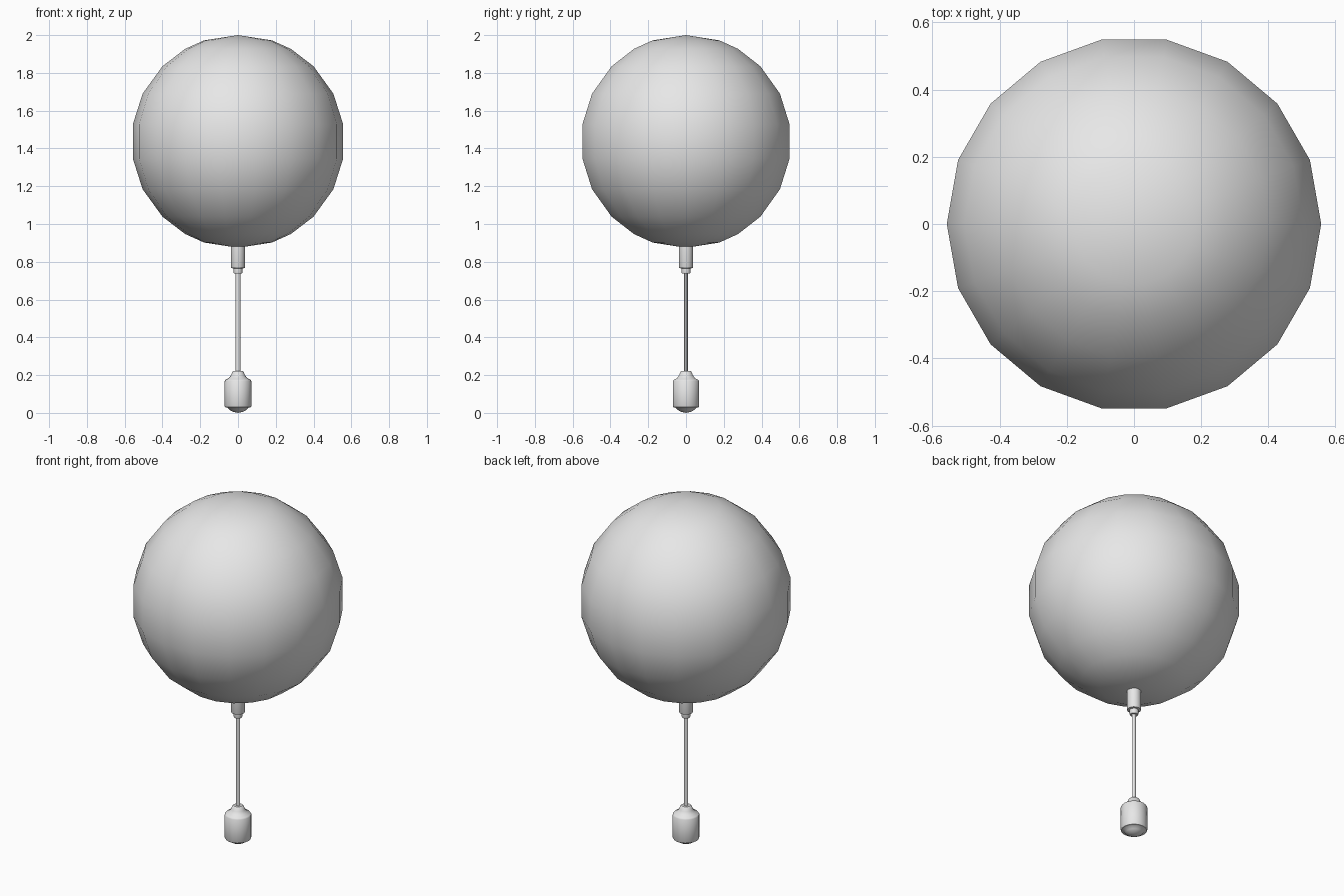
import bpy, bmesh, math

if "Cube" in bpy.data.objects:
    bpy.data.objects.remove(bpy.data.objects["Cube"])

mat = bpy.data.materials.new("light grey")
mat.diffuse_color = (0.8, 0.8, 0.8, 1)
mat.use_nodes = True
mat.node_tree.nodes["Principled BSDF"].inputs["Base Color"].default_value = mat.diffuse_color


def lathe(name, profile, sides, angle, sy=1.0):
    """Revolve (radius, z) points around z; zero radius makes a pole."""
    bm = bmesh.new()
    rings = []
    for r, z in profile:
        if r == 0:
            rings.append([bm.verts.new((0, 0, z))])
        else:
            rings.append([bm.verts.new((r * math.cos(2 * math.pi * i / sides),
                                        sy * r * math.sin(2 * math.pi * i / sides), z))
                          for i in range(sides)])
    for a, b in zip(rings, rings[1:]):
        for i in range(sides):
            j = (i + 1) % sides
            if len(a) == 1:
                bm.faces.new((a[0], b[j], b[i]))
            elif len(b) == 1:
                bm.faces.new((a[i], a[j], b[0]))
            else:
                bm.faces.new((a[i], a[j], b[j], b[i]))
    bmesh.ops.recalc_face_normals(bm, faces=bm.faces[:])
    me = bpy.data.meshes.new(name)
    bm.to_mesh(me)
    bm.free()
    ob = bpy.data.objects.new(name, me)
    bpy.context.collection.objects.link(ob)
    me.materials.append(mat)
    bpy.ops.object.select_all(action='DESELECT')
    ob.select_set(True)
    bpy.context.view_layer.objects.active = ob
    bpy.ops.object.shade_smooth_by_angle(angle=math.radians(angle))
    return ob


# Big globe: half profile mirrored about its centre height
half = [(0.557, 0.09), (0.505, 0.253), (0.40, 0.398), (0.28, 0.49), (0.18, 0.535), (0, 0.563)]
c = 1.437
globe = [(r, c - h) for r, h in reversed(half)] + [(r, c + h) for r, h in half]
lathe("globe", globe, 18, 60)

# Neck with a small stepped collar below the globe
lathe("neck", [(0, 0.738), (0.022, 0.738), (0.024, 0.745), (0.024, 0.765),
               (0.036, 0.767), (0.038, 0.772), (0.038, 0.89), (0, 0.89)], 16, 40)

# Thin stem
lathe("stem", [(0, 0.2), (0.0125, 0.2), (0.0125, 0.75), (0, 0.75)], 8, 50, 0.75)

# Bottom weight with rounded shoulder and domed base
lathe("weight", [(0, 0), (0.025, 0.005), (0.045, 0.016), (0.056, 0.028), (0.068, 0.03),
                 (0.071, 0.036), (0.071, 0.168), (0.066, 0.175), (0.048, 0.184),
                 (0.037, 0.2), (0.03, 0.217), (0.024, 0.222), (0, 0.222)], 18, 40)
